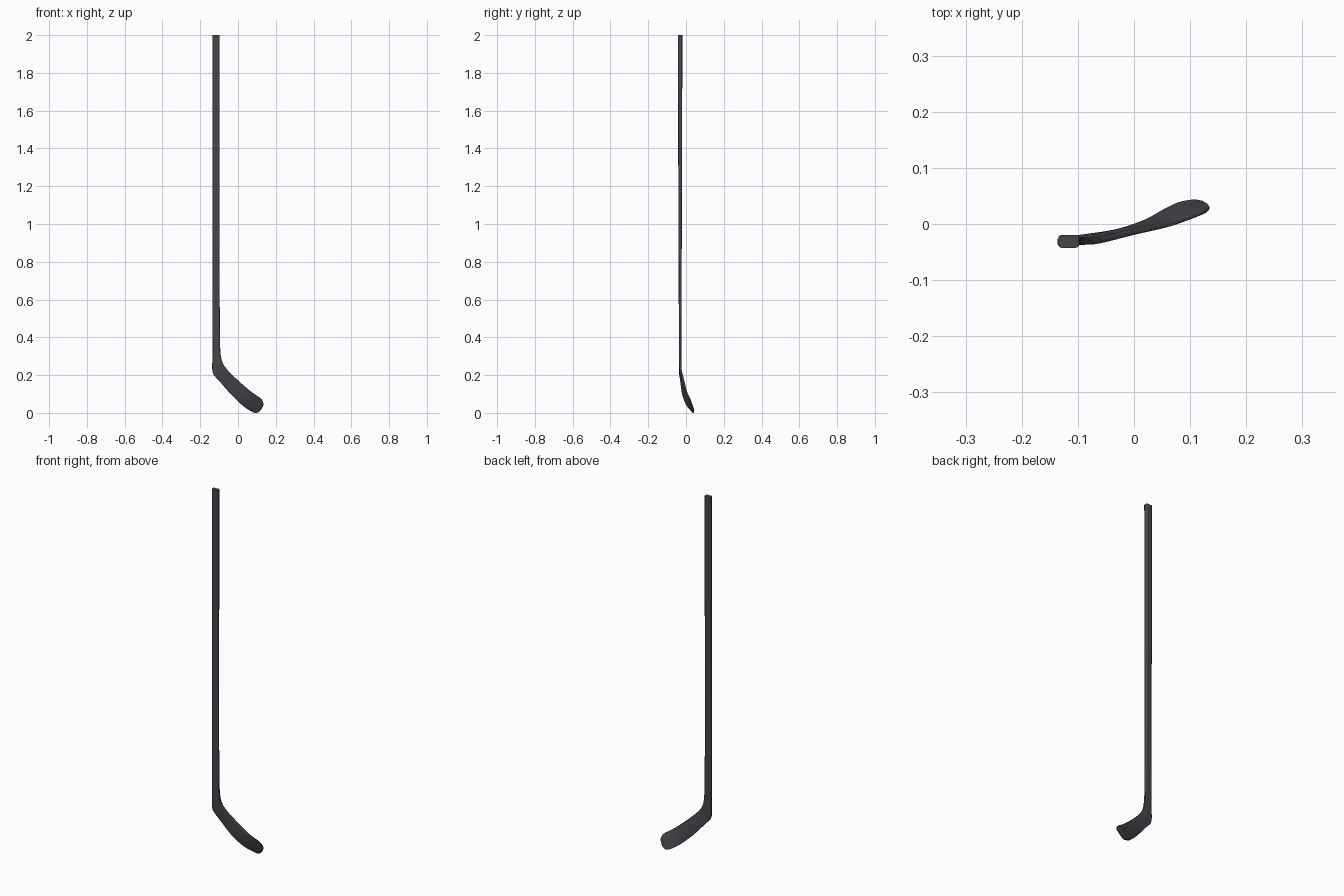
import bpy, bmesh, math
from mathutils import Vector

if "Cube" in bpy.data.objects:
    bpy.data.objects.remove(bpy.data.objects["Cube"])

# Stations: lower/left edge (x, y, z), upper/right edge (x, y, z), thickness
SHAFT = [
    ((-.135, -.031, 2.0), (-.098, -.031, 2.0), .023),
    ((-.135, -.031, 1.6), (-.098, -.031, 1.6), .022),
    ((-.135, -.031, 1.0), (-.098, -.031, 1.0), .018),
    ((-.135, -.031, .60), (-.097, -.031, .60), .015),
    ((-.135, -.031, .40), (-.095, -.031, .40), .013),
]
BLADE = [
    ((-.135, -.031, .30), (-.094, -.031, .34), .012),
    ((-.134, -.031, .215), (-.086, -.031, .278), .012),
    ((-.098, -.025, .168), (-.060, -.029, .232), .012),
    ((-.034, -.015, .095), (.000, -.014, .172), .011),
    ((.018, .003, .045), (.060, -.001, .120), .010),
    ((.050, .021, .020), (.095, .010, .094), .009),
    ((.075, .034, .006), (.117, .018, .079), .008),
    ((.094, .039, .000), (.128, .023, .066), .008),
    ((.110, .041, .006), (.134, .029, .050), .007),
    ((.122, .040, .020), (.132, .034, .036), .005),
]


def catmull(p0, p1, p2, p3, t):
    return 0.5 * (2 * p1 + (p2 - p0) * t + (2 * p0 - 5 * p1 + 4 * p2 - p3) * t * t
                  + (3 * p1 - p0 - 3 * p2 + p3) * t ** 3)


def rounded_section(w, t, r, steps=4):
    """Rounded rectangle, w along u and t along v."""
    pts = []
    for k, (su, sv) in enumerate([(1, 1), (-1, 1), (-1, -1), (1, -1)]):
        for i in range(steps + 1):
            a = math.pi / 2 * (k + i / steps)
            pts.append((su * (w / 2 - r) + r * math.cos(a),
                        sv * (t / 2 - r) + r * math.sin(a)))
    return pts


# Straight shaft stations stay as they are, blade stations are smoothed
raw = SHAFT + BLADE
stations = [(Vector(a), Vector(b), t) for a, b, t in raw]
dense = stations[:len(SHAFT) - 1]
last = len(stations) - 1
for i in range(len(SHAFT) - 1, last):
    q = [stations[min(max(i + d, 0), last)] for d in (-1, 0, 1, 2)]
    if i == len(SHAFT) - 1:
        q[0] = tuple(2 * q[1][k] - q[2][k] for k in range(3))
    for s in range(4):
        dense.append(tuple(catmull(*(p[k] for p in q), s / 4) for k in range(3)))
dense.append(stations[-1])

# One-piece stick lofted through the sections
bm = bmesh.new()
mids = [(a + b) / 2 for a, b, t in dense]
rings = []
for i, (a, b, t) in enumerate(dense):
    tangent = mids[min(i + 1, len(mids) - 1)] - mids[max(i - 1, 0)]
    u = (b - a).normalized()
    v = u.cross(tangent).normalized()
    width = (b - a).length
    r = min(.006, t * .35, width * .4)
    rings.append([bm.verts.new(mids[i] + u * x + v * y)
                  for x, y in rounded_section(width, t, r)])
n = len(rings[0])
for r0, r1 in zip(rings, rings[1:]):
    for j in range(n):
        bm.faces.new((r0[j], r0[(j + 1) % n], r1[(j + 1) % n], r1[j]))
bm.faces.new(rings[0])
bm.faces.new(rings[-1])
bmesh.ops.recalc_face_normals(bm, faces=bm.faces)

mesh = bpy.data.meshes.new("hockey_stick")
bm.to_mesh(mesh)
bm.free()
stick = bpy.data.objects.new("hockey_stick", mesh)
bpy.context.collection.objects.link(stick)

# Dark grey finish
mat = bpy.data.materials.new("dark_grey")
mat.diffuse_color = (.06, .06, .07, 1)
mat.use_nodes = True
mat.node_tree.nodes["Principled BSDF"].inputs["Base Color"].default_value = mat.diffuse_color
mesh.materials.append(mat)

bpy.context.view_layer.objects.active = stick
stick.select_set(True)
bpy.ops.object.shade_smooth_by_angle(angle=math.radians(35))
